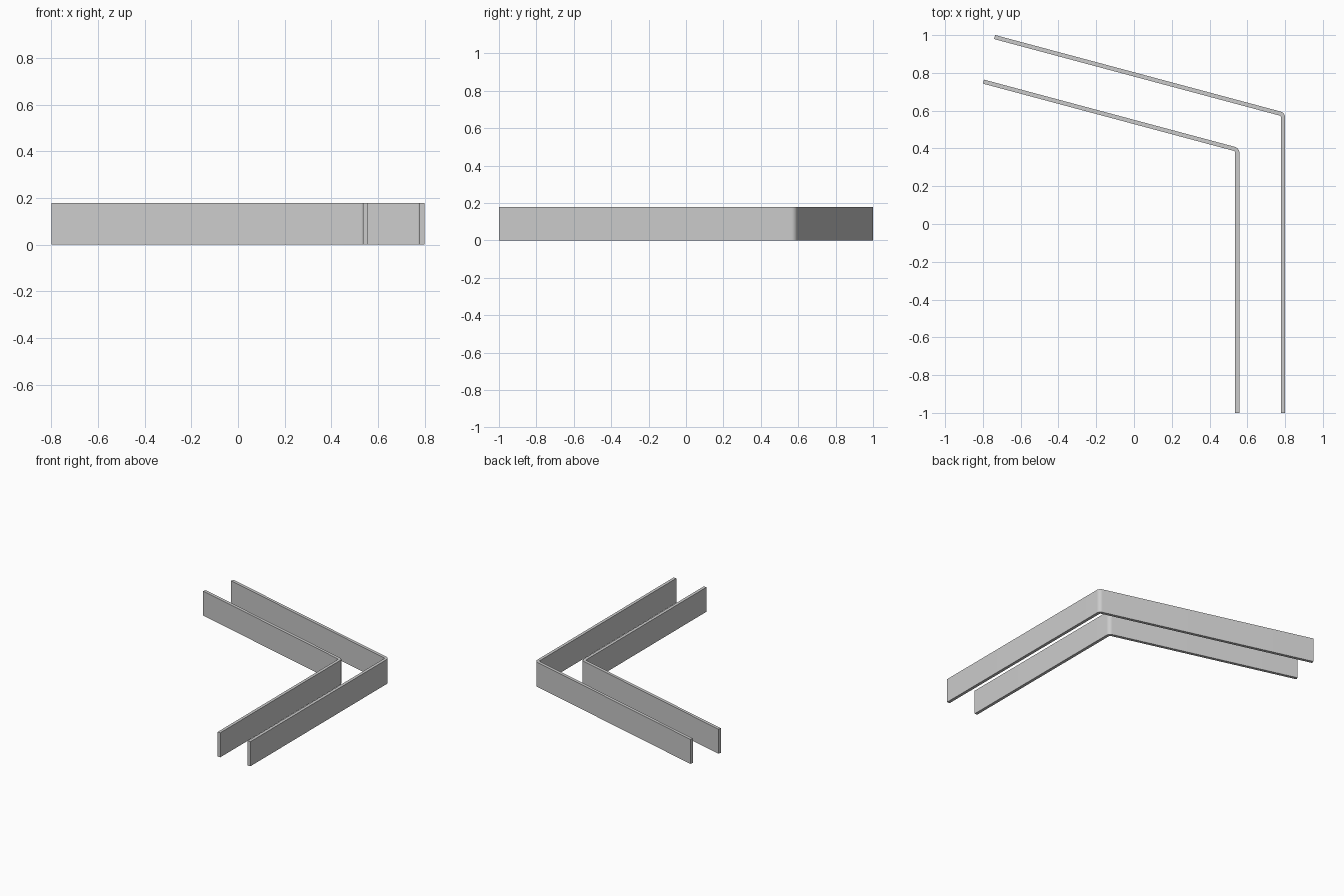
import bpy, bmesh
from math import sin, cos, tan, radians
from mathutils import Vector

cube = bpy.data.objects.get("Cube")
if cube:
    bpy.data.objects.remove(cube, do_unlink=True)

HEIGHT = 0.178
THICK = 0.022
TILT = radians(15)            # slant of the rear arm
OUTER_RADIUS = 0.033
STEPS = 10

grey = bpy.data.materials.new("plain grey")
grey.use_nodes = True
colour = (0.6, 0.6, 0.6, 1)
grey.diffuse_color = colour
grey.node_tree.nodes["Principled BSDF"].inputs["Base Color"].default_value = colour


def bent_strip(name, corner, arm):
    """Upright strip with a straight arm to the front and a slanted arm to the rear."""
    corner = Vector(corner)
    along = Vector((-cos(TILT), sin(TILT)))
    normal = Vector((sin(TILT), cos(TILT)))
    tangent = OUTER_RADIUS * tan((radians(90) - TILT) / 2)
    centre = corner + Vector((-OUTER_RADIUS, -tangent))

    def side(radius, inset):
        # One face of the strip: front end, rounded bend, rear end
        points = [Vector((corner.x - inset, -1))]
        for i in range(STEPS + 1):
            a = (radians(90) - TILT) * i / STEPS
            points.append(centre + radius * Vector((cos(a), sin(a))))
        points.append(corner + along * arm - normal * inset)
        return points

    outline = side(OUTER_RADIUS, 0) + side(OUTER_RADIUS - THICK, THICK)[::-1]
    bm = bmesh.new()
    base = bm.faces.new([bm.verts.new((p.x, p.y, 0)) for p in outline])
    top = bmesh.ops.extrude_face_region(bm, geom=[base])
    verts = [v for v in top["geom"] if isinstance(v, bmesh.types.BMVert)]
    bmesh.ops.translate(bm, verts=verts, vec=(0, 0, HEIGHT))
    bmesh.ops.recalc_face_normals(bm, faces=bm.faces)
    mesh = bpy.data.meshes.new(name)
    bm.to_mesh(mesh)
    bm.free()
    mesh.materials.append(grey)
    obj = bpy.data.objects.new(name, mesh)
    bpy.context.collection.objects.link(obj)

    # Smooth the bend, keep the rims sharp
    bpy.ops.object.select_all(action="DESELECT")
    obj.select_set(True)
    bpy.context.view_layer.objects.active = obj
    bpy.ops.object.shade_smooth_by_angle(angle=radians(30))
    return obj


bent_strip("outer_strip", (0.8, 0.589), 1.589)
bent_strip("inner_strip", (0.558, 0.402), 1.4)
